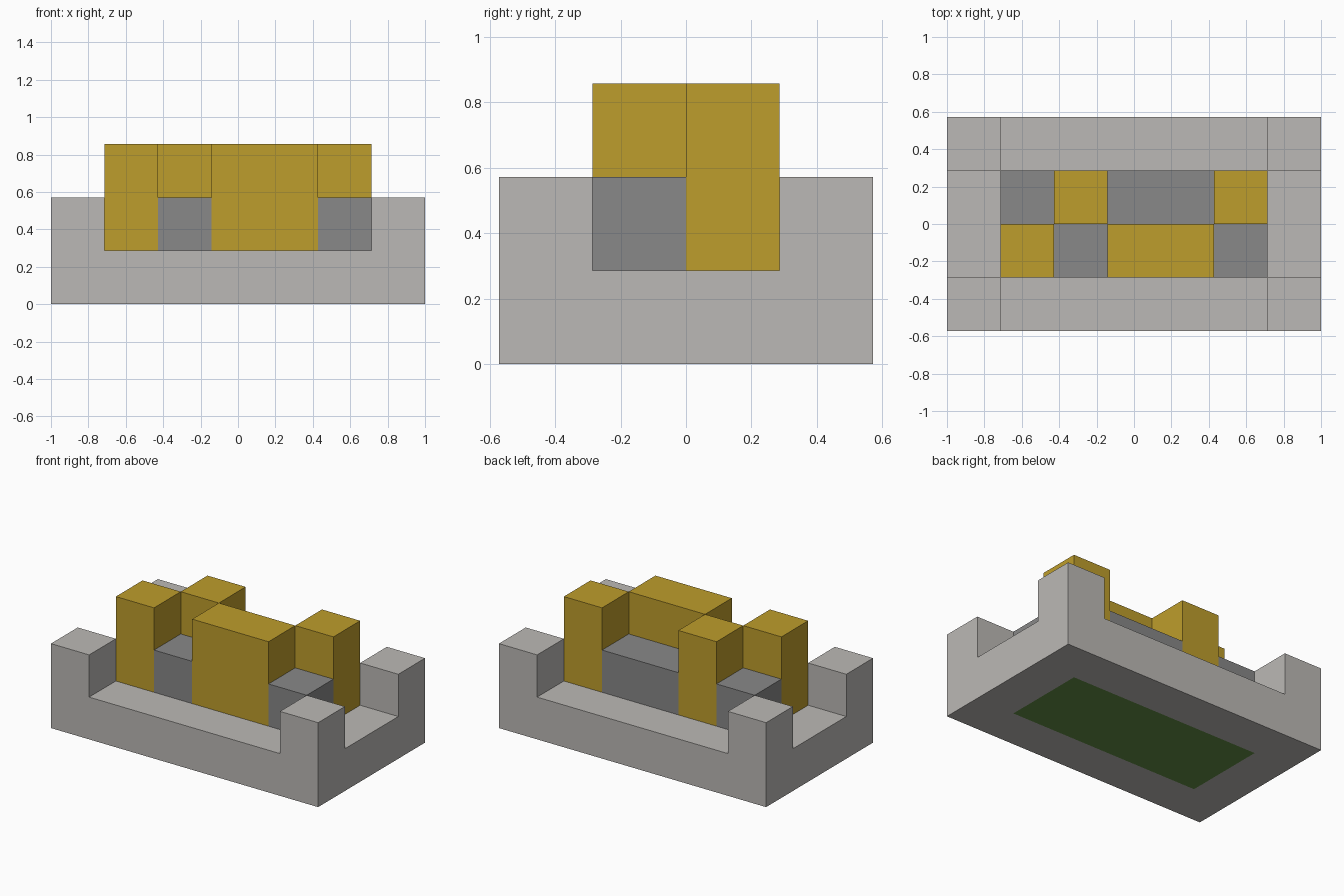
import bpy
import bmesh

U = 2 / 7  # one grid cell

old = bpy.data.objects.get("Cube")
if old:
    bpy.data.objects.remove(old, do_unlink=True)


def material(name, rgb):
    m = bpy.data.materials.new(name)
    m.use_nodes = True
    m.diffuse_color = (*rgb, 1)
    m.node_tree.nodes["Principled BSDF"].inputs["Base Color"].default_value = (*rgb, 1)
    return m


stone = material("light grey", (0.50, 0.485, 0.465))
slate = material("mid grey", (0.246, 0.246, 0.246))
gold = material("gold", (0.515, 0.337, 0.025))
green = material("green", (0.122, 0.266, 0.058))


def add_object(name, bm, *mats):
    bmesh.ops.recalc_face_normals(bm, faces=bm.faces)
    mesh = bpy.data.meshes.new(name)
    bm.to_mesh(mesh)
    bm.free()
    for m in mats:
        mesh.materials.append(m)
    obj = bpy.data.objects.new(name, mesh)
    bpy.context.collection.objects.link(obj)


def raise_faces(bm, faces):
    """Extrude faces upward by one cell."""
    new = bmesh.ops.extrude_face_region(bm, geom=faces, use_keep_orig=True)["geom"]
    verts = [v for v in new if isinstance(v, bmesh.types.BMVert)]
    bmesh.ops.translate(bm, verts=verts, vec=(0, 0, U))


def block(name, x0, x1, y0, height, mat):
    """Box standing on the base, one cell deep, sized in cells."""
    bm = bmesh.new()
    bmesh.ops.create_cube(bm, size=1)
    bmesh.ops.scale(bm, verts=bm.verts, vec=((x1 - x0) * U, U, height * U))
    centre = ((x0 + x1) / 2 * U, (y0 + 0.5) * U, (1 + height / 2) * U)
    bmesh.ops.translate(bm, verts=bm.verts, vec=centre)
    add_object(name, bm, mat)


# Base slab: three by three panels with a green panel underneath
bm = bmesh.new()
xs, ys = (-3.5, -2.5, 2.5, 3.5), (-2, -1, 1, 2)
grid = [[bm.verts.new((x * U, y * U, 0)) for x in xs] for y in ys]
for j in range(3):
    for i in range(3):
        bm.faces.new((grid[j][i], grid[j][i + 1], grid[j + 1][i + 1], grid[j + 1][i]))
raise_faces(bm, bm.faces[:])

# Corner posts rise from the four corner panels
corners = []
for f in bm.faces:
    c = f.calc_center_median()
    if c.z > 0.9 * U and abs(c.x) > 2.5 * U and abs(c.y) > U:
        corners.append(f)
raise_faces(bm, corners)
bmesh.ops.delete(bm, geom=corners, context='FACES_ONLY')
for f in bm.faces:
    c = f.calc_center_median()
    f.material_index = int(c.z < 0.01 and abs(c.x) < U and abs(c.y) < U)
add_object("base_with_corner_posts", bm, stone, green)

# Two rows of blocks: tall gold where the other row is low grey
spans = [(-2.5, -1.5), (-1.5, -0.5), (-0.5, 1.5), (1.5, 2.5)]
for i, (x0, x1) in enumerate(spans):
    for row, y0 in (("front", -1), ("back", 0)):
        tall = (i % 2 == 0) == (row == "front")
        kind, height, mat = ("gold_tower", 2, gold) if tall else ("grey_block", 1, slate)
        block(f"{row}_{kind}_{i + 1}", x0, x1, y0, height, mat)
